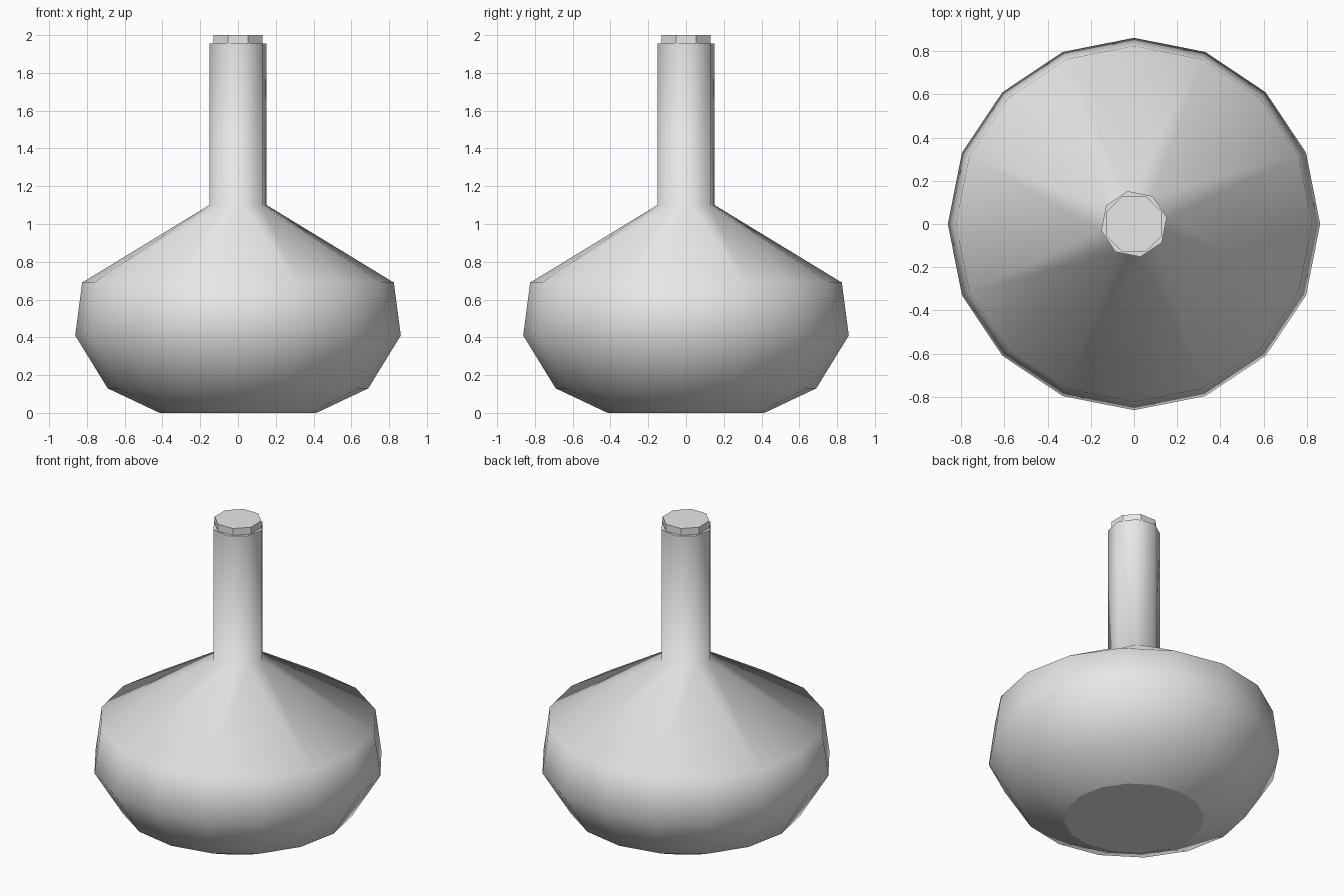
import bpy
import bmesh
from math import cos, sin, pi

default = bpy.data.objects.get("Cube")
if default:
    bpy.data.objects.remove(default, do_unlink=True)

SIDES = 16

# Single plain material
grey = bpy.data.materials.new("light grey")
grey.use_nodes = True
colour = (0.8, 0.8, 0.8, 1)
grey.diffuse_color = colour
grey.node_tree.nodes["Principled BSDF"].inputs["Base Color"].default_value = colour


def ring(bm, radius, z, count, turn=0.0):
    """Ring of vertices; turn is measured in steps of the ring."""
    step = 2 * pi / count
    return [bm.verts.new((radius * cos((i + turn) * step),
                          radius * sin((i + turn) * step), z))
            for i in range(count)]


def bridge(bm, low, high):
    """Smooth quads between two rings of equal size."""
    n = len(low)
    for i in range(n):
        j = (i + 1) % n
        bm.faces.new((low[i], low[j], high[j], high[i])).smooth = True


def end_face(bm, verts):
    """Flat end face with a crisp rim."""
    face = bm.faces.new(verts)
    for edge in face.edges:
        edge.smooth = False


def finish(bm, name):
    bmesh.ops.recalc_face_normals(bm, faces=bm.faces[:])
    mesh = bpy.data.meshes.new(name)
    bm.to_mesh(mesh)
    bm.free()
    mesh.materials.append(grey)
    obj = bpy.data.objects.new(name, mesh)
    bpy.context.collection.objects.link(obj)
    return obj


# Flask: faceted bowl, sloping shoulder and narrow neck in one skin
bm = bmesh.new()
bowl = [ring(bm, r, z, SIDES) for r, z in
        ((0.415, 0), (0.69, 0.13), (0.862, 0.41), (0.825, 0.69))]
for low, high in zip(bowl, bowl[1:]):
    bridge(bm, low, high)
end_face(bm, bowl[0][::-1])

# Shoulder: pairs of bowl corners meet at each of the neck's eight corners
half = SIDES // 2
neck = [ring(bm, 0.155, z, half, 0.25) for z in (1.1, 1.955)]
rim = bowl[-1]
for i in range(half):
    a, b, c = rim[2 * i], rim[2 * i + 1], rim[(2 * i + 2) % SIDES]
    bm.faces.new((a, b, neck[0][i])).smooth = True
    bm.faces.new((b, c, neck[0][(i + 1) % half], neck[0][i])).smooth = True
bridge(bm, *neck)
end_face(bm, neck[1])
finish(bm, "flask_body")

# Stopper: flat-sided octagonal plug standing proud of the neck
bm = bmesh.new()
plug = [ring(bm, 0.141, z, half, 0.5) for z in (1.9, 2.0)]
bridge(bm, *plug)
end_face(bm, plug[0][::-1])
end_face(bm, plug[1])
for face in bm.faces:
    face.smooth = False
finish(bm, "stopper")
